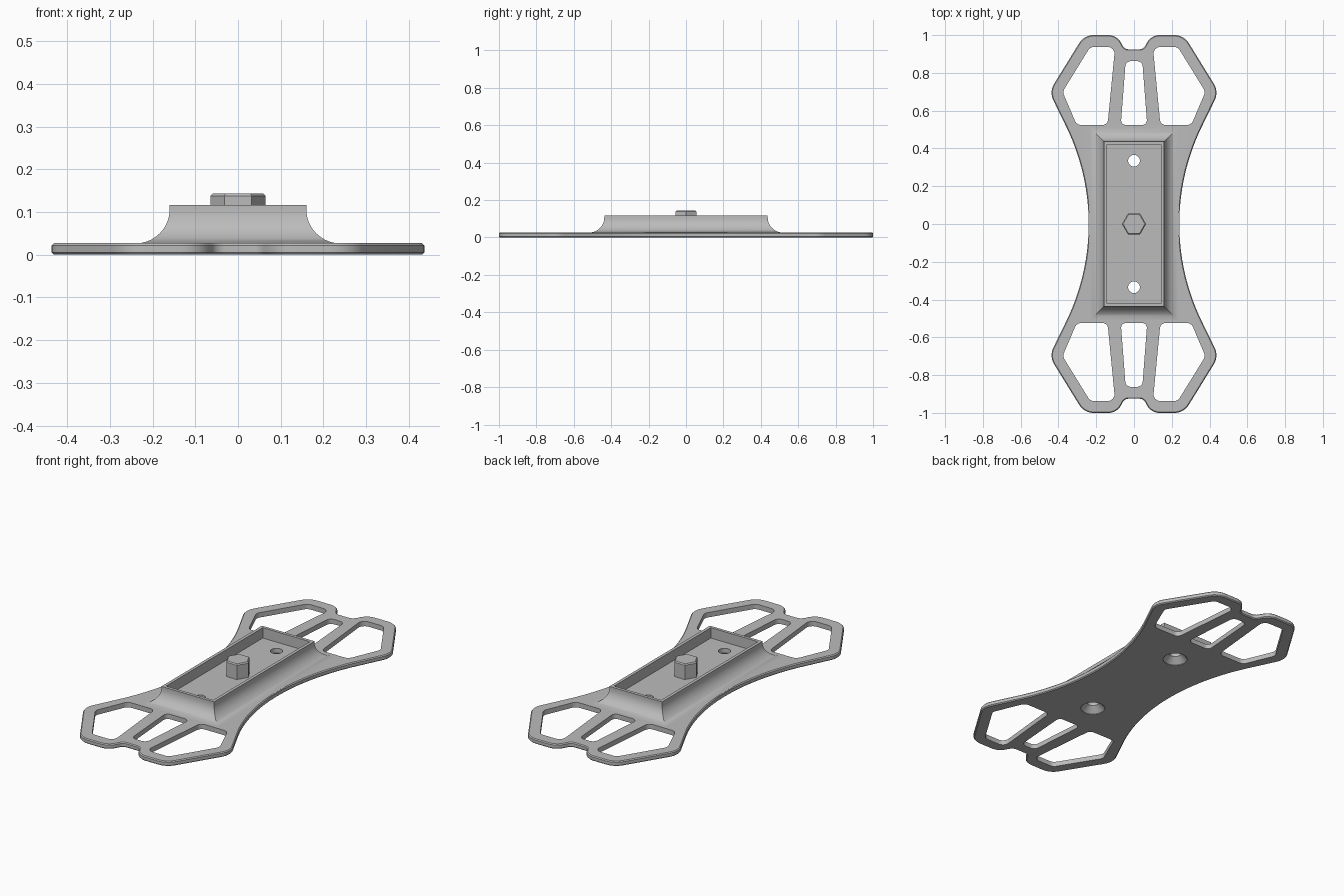
import bpy, bmesh, math
from mathutils import Vector, Matrix

if "Cube" in bpy.data.objects:
    bpy.data.objects.remove(bpy.data.objects["Cube"])

grey = bpy.data.materials.new("plain_grey")
grey.use_nodes = True
grey.diffuse_color = (0.5, 0.5, 0.5, 1)
grey.node_tree.nodes["Principled BSDF"].inputs["Base Color"].default_value = (0.5, 0.5, 0.5, 1)

PLATE = 0.027   # plate thickness
RIM = 0.117     # top of the raised tray
FLOOR = 0.06    # tray floor


def fillet(corners, steps=8):
    """Round each (x, y, radius) corner of a closed outline."""
    out = []
    for i, (x, y, r) in enumerate(corners):
        p = Vector((x, y))
        if r == 0:
            out.append(p)
            continue
        a = (Vector(corners[i - 1][:2]) - p).normalized()
        b = (Vector(corners[(i + 1) % len(corners)][:2]) - p).normalized()
        half = a.angle(b) / 2
        centre = p + (a + b).normalized() * (r / math.sin(half))
        start = p + a * (r / math.tan(half)) - centre
        turn = math.pi - 2 * half
        if a.x * b.y - a.y * b.x > 0:
            turn = -turn
        out += [centre + Matrix.Rotation(turn * k / steps, 2) @ start for k in range(steps + 1)]
    return out


def loft(name, rings):
    """Skin a stack of closed rings given as (points, z), capped at both ends."""
    bm = bmesh.new()
    loops = [[bm.verts.new((p[0], p[1], z)) for p in pts] for pts, z in rings]
    n = len(loops[0])
    for low, high in zip(loops, loops[1:]):
        for i in range(n):
            j = (i + 1) % n
            bm.faces.new((low[i], low[j], high[j], high[i]))
    bm.faces.new(loops[0][::-1])
    bm.faces.new(loops[-1])
    bmesh.ops.recalc_face_normals(bm, faces=bm.faces)
    mesh = bpy.data.meshes.new(name)
    bm.to_mesh(mesh)
    bm.free()
    mesh.materials.append(grey)
    obj = bpy.data.objects.new(name, mesh)
    bpy.context.collection.objects.link(obj)
    return obj


def circle(r, n, y=0):
    return [(r * math.cos(math.tau * i / n), y + r * math.sin(math.tau * i / n)) for i in range(n)]


def rect(hx, hy):
    return [(-hx, -hy), (hx, -hy), (hx, hy), (-hx, hy)]


def combine(target, tool, operation):
    """Apply a boolean and discard the tool."""
    mod = target.modifiers.new(operation, "BOOLEAN")
    mod.operation, mod.object, mod.solver = operation, tool, "EXACT"
    bpy.context.view_layer.objects.active = target
    bpy.ops.object.modifier_apply(modifier=mod.name)
    bpy.data.objects.remove(tool)


def smooth(obj):
    bpy.ops.object.select_all(action="DESELECT")
    obj.select_set(True)
    bpy.context.view_layer.objects.active = obj
    bpy.ops.object.shade_smooth_by_angle(angle=math.radians(30))


# Plate outline: waist arc, lobe corners and end notch, mirrored into four quarters
waist_r, waist_x, sweep = 1.175, 0.24, math.radians(25.5)
quarter = []
for k in range(17):
    a = sweep * k / 16
    quarter.append((waist_x + waist_r * (1 - math.cos(a)), waist_r * math.sin(a), 0))
quarter += [(0.449, 0.70, 0.09), (0.264, 1.0, 0.09), (0.09, 1.0, 0.075), (0.05, 0.925, 0.035)]
top = quarter + [(-x, y, r) for x, y, r in reversed(quarter)]
bottom = [(-x, -y, r) for x, y, r in top]
outline = fillet(top[:-1] + bottom[:-1])


def inset(points, d):
    """Move a counter-clockwise outline inward."""
    out = []
    for i, p in enumerate(points):
        t = (points[(i + 1) % len(points)] - points[i - 1]).normalized()
        out.append(p + Vector((-t.y, t.x)) * d)
    return out


edge = 0.005
slim = inset(outline, edge)
body = loft("mount_plate", [(slim, 0), (outline, edge), (outline, PLATE - edge), (slim, PLATE)])

# Raised tray with a concave flare at its foot
cove = 0.08
rings = [(rect(0.2, 0.475), 0.012)]
for k in range(13):
    a = math.pi / 2 * k / 12
    grow = cove * (1 - math.sin(a))
    rings.append((rect(0.16 + grow, 0.437 + grow), PLATE - 0.0005 + cove * (1 - math.cos(a))))
rings.append((rect(0.16, 0.437), RIM))
combine(body, loft("tray_flare", rings), "UNION")

# Tray recess
recess = rect(0.143, 0.42)
combine(body, loft("recess_cutter", [(recess, FLOOR), (recess, 0.2)]), "DIFFERENCE")

# Strap slots at both ends, and countersunk screw holes
side_slot = [(0.1, 0.937, 0.035), (0.14, 0.524, 0.03), (0.303, 0.524, 0.035),
             (0.378, 0.70, 0.035), (0.232, 0.937, 0.035)]
mid_slot = [(-0.044, 0.862, 0.03), (-0.07, 0.524, 0.025), (0.07, 0.524, 0.025), (0.044, 0.862, 0.03)]
mirrored_slot = [(-x, y, r) for x, y, r in side_slot]
for sy in (1, -1):
    for slot in (side_slot, mirrored_slot, mid_slot):
        pts = fillet([(x, sy * y, r) for x, y, r in slot])
        combine(body, loft("slot_cutter", [(pts, -0.1), (pts, 0.2)]), "DIFFERENCE")
    wide, narrow = circle(0.063, 32, sy * 0.335), circle(0.031, 32, sy * 0.335)
    sink = [(wide, -0.05), (wide, 0.003), (narrow, 0.035), (narrow, 0.2)]
    combine(body, loft("screw_cutter", sink), "DIFFERENCE")
smooth(body)

# Hexagonal bolt standing in the tray
hexagon, hex_top = circle(0.064, 6), circle(0.058, 6)
bolt = loft("hex_bolt", [(hexagon, FLOOR - 0.01), (hexagon, 0.138), (hex_top, 0.144)])
smooth(bolt)
